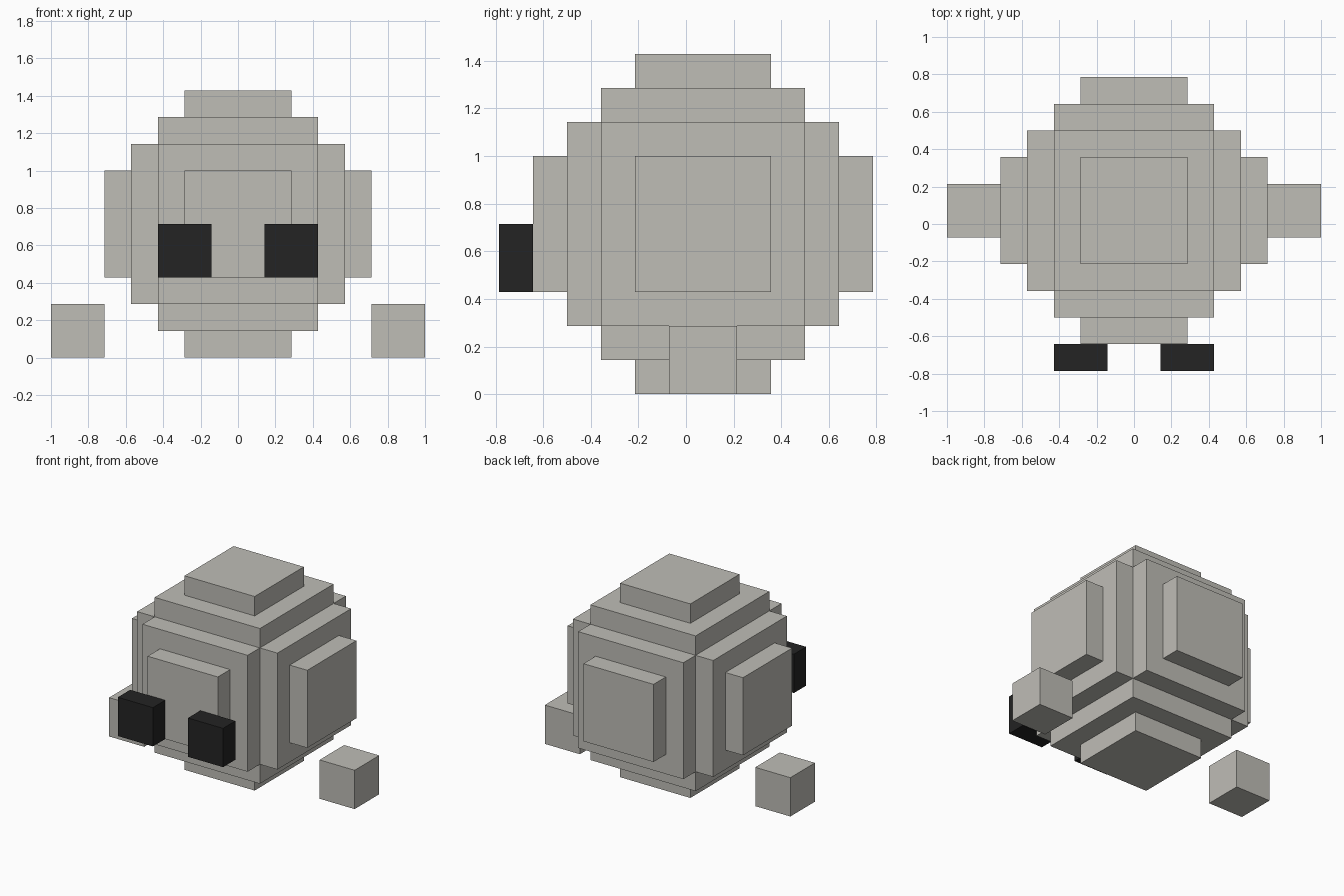
import bpy, bmesh
from mathutils import Vector

if "Cube" in bpy.data.objects:
    bpy.data.objects.remove(bpy.data.objects["Cube"], do_unlink=True)

U = 1 / 7              # one block
CENTRE_Y = U / 2       # body sits half a block behind the middle


def material(name, rgb):
    m = bpy.data.materials.new(name)
    m.use_nodes = True
    m.diffuse_color = (*rgb, 1)
    bsdf = m.node_tree.nodes["Principled BSDF"]
    bsdf.inputs["Base Color"].default_value = (*rgb, 1)
    bsdf.inputs["Roughness"].default_value = 0.9
    return m


def finish(name, bm, mat, location):
    bmesh.ops.recalc_face_normals(bm, faces=bm.faces)
    mesh = bpy.data.meshes.new(name)
    bm.to_mesh(mesh)
    bm.free()
    mesh.materials.append(mat)
    obj = bpy.data.objects.new(name, mesh)
    obj.location = location
    bpy.context.collection.objects.link(obj)
    return obj


def box(name, size, location, mat):
    bm = bmesh.new()
    bmesh.ops.create_cube(bm, size=1)
    bmesh.ops.scale(bm, vec=Vector(size), verts=bm.verts)
    return finish(name, bm, mat, location)


def raise_faces(bm, faces, height):
    """Extrude each face separately along its own normal."""
    normals = [f.normal.copy() for f in faces]
    caps = bmesh.ops.extrude_discrete_faces(bm, faces=faces)["faces"]
    for cap, normal in zip(caps, normals):
        cap.normal_update()
        direction = cap.normal.copy() if cap.normal.length else normal
        bmesh.ops.translate(bm, vec=direction * height, verts=cap.verts)
    bm.normal_update()
    return caps


stone = material("warm grey", (0.52, 0.51, 0.47))
black = material("soft black", (0.017, 0.017, 0.017))

# Body: a cube with a stepped plate on each side, making a blocky ball
bm = bmesh.new()
bmesh.ops.create_cube(bm, size=6 * U)
bm.normal_update()
plates = raise_faces(bm, list(bm.faces), U)
bmesh.ops.inset_individual(bm, faces=plates, thickness=U, use_even_offset=True)
bm.normal_update()
raise_faces(bm, plates, U)
finish("body", bm, stone, (0, CENTRE_Y, 5 * U))

# Eyes and detached feet, one per side
for side, s in (("left", 1), ("right", -1)):
    box(side + "_eye", (2 * U, U, 2 * U), (s * 2 * U, -5 * U, 4 * U), black)
    box(side + "_foot", (2 * U, 2 * U, 2 * U), (s * 6 * U, CENTRE_Y, U), stone)
